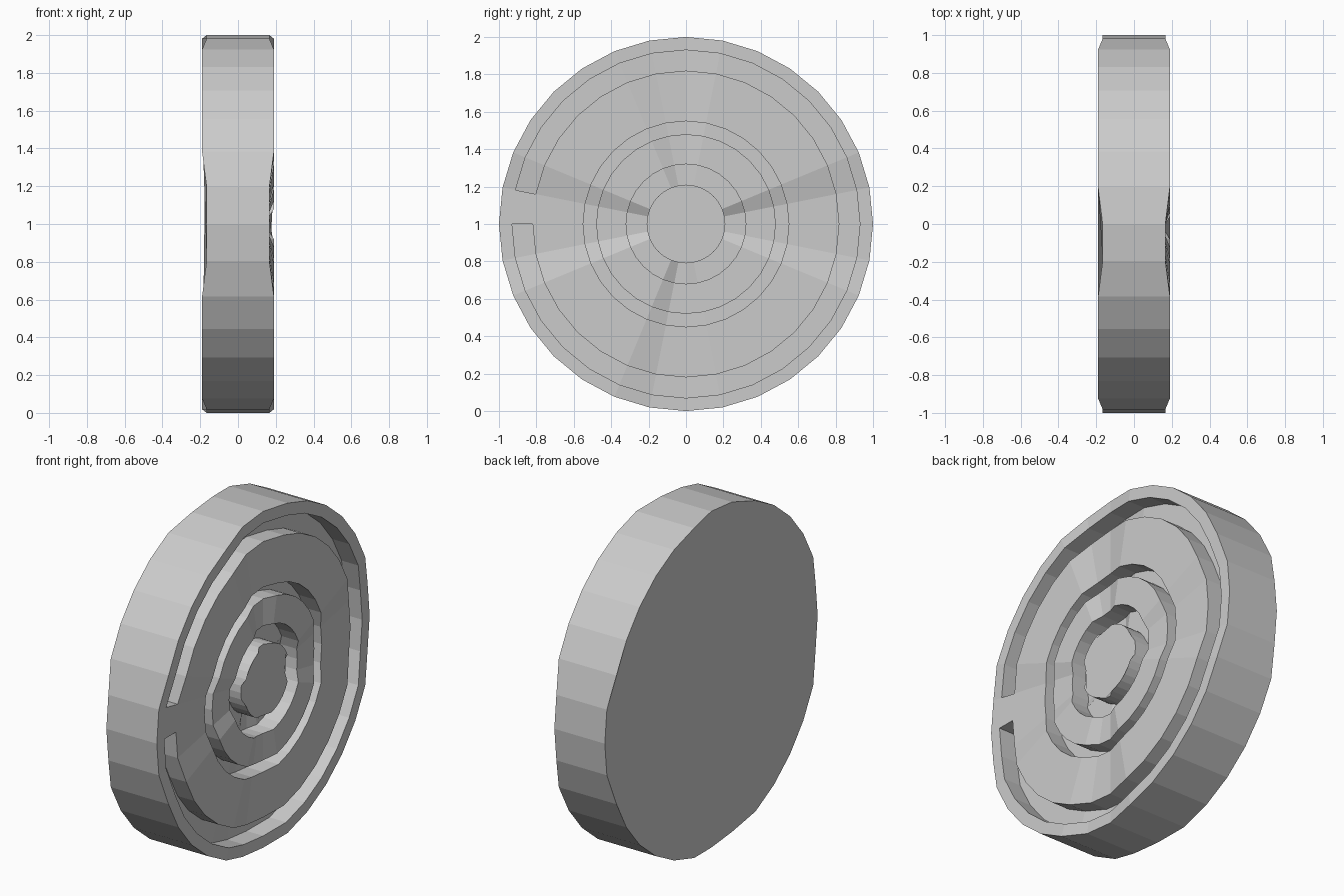
import bpy, bmesh, math

if "Cube" in bpy.data.objects:
    bpy.data.objects.remove(bpy.data.objects["Cube"])

SIDES = 32
HALF = 0.19
DIP = 0.024
GROOVE = 0.11
RADII = [1.0, 0.93, 0.82, 0.55, 0.48, 0.32, 0.21]
GROOVE_BANDS = (1, 3, 5)                        # between radii n and n+1
WORN = {0, 31, 16, 17, 7, 8, 9, 23, 24, 25}     # spokes worn slightly inward

bm = bmesh.new()


def ring(radius, side):
    verts = []
    for i in range(SIDES):
        a = 2 * math.pi * i / SIDES
        x = side * (HALF - (DIP if i in WORN else 0))
        verts.append(bm.verts.new((x, radius * math.sin(a), 1 + radius * math.cos(a))))
    return verts


def bridge(outer, inner):
    return [bm.faces.new((outer[i], outer[(i + 1) % SIDES],
                          inner[(i + 1) % SIDES], inner[i])) for i in range(SIDES)]


# outer wall and flat back
back = ring(1.0, -1)
rings = [ring(r, 1) for r in RADII]
bridge(back, rings[0])
bm.faces.new(back)

# carved face: concentric bands and the central boss
grooves = []
for n in range(len(RADII) - 1):
    band = bridge(rings[n], rings[n + 1])
    if n in GROOVE_BANDS:
        # the outer groove has one uncut bridge
        grooves += [f for i, f in enumerate(band) if not (n == 1 and i == 24)]
bm.faces.new(rings[-1])

# sink the grooves
result = bmesh.ops.extrude_face_region(bm, geom=grooves)
floor = [g for g in result["geom"] if isinstance(g, bmesh.types.BMVert)]
bmesh.ops.translate(bm, verts=floor, vec=(-GROOVE, 0, 0))
left = [f for f in grooves if f.is_valid]
if left:
    bmesh.ops.delete(bm, geom=left, context='FACES')
bmesh.ops.recalc_face_normals(bm, faces=bm.faces)

mesh = bpy.data.meshes.new("carved_disc")
bm.to_mesh(mesh)
bm.free()
bpy.context.collection.objects.link(bpy.data.objects.new("carved_disc", mesh))
